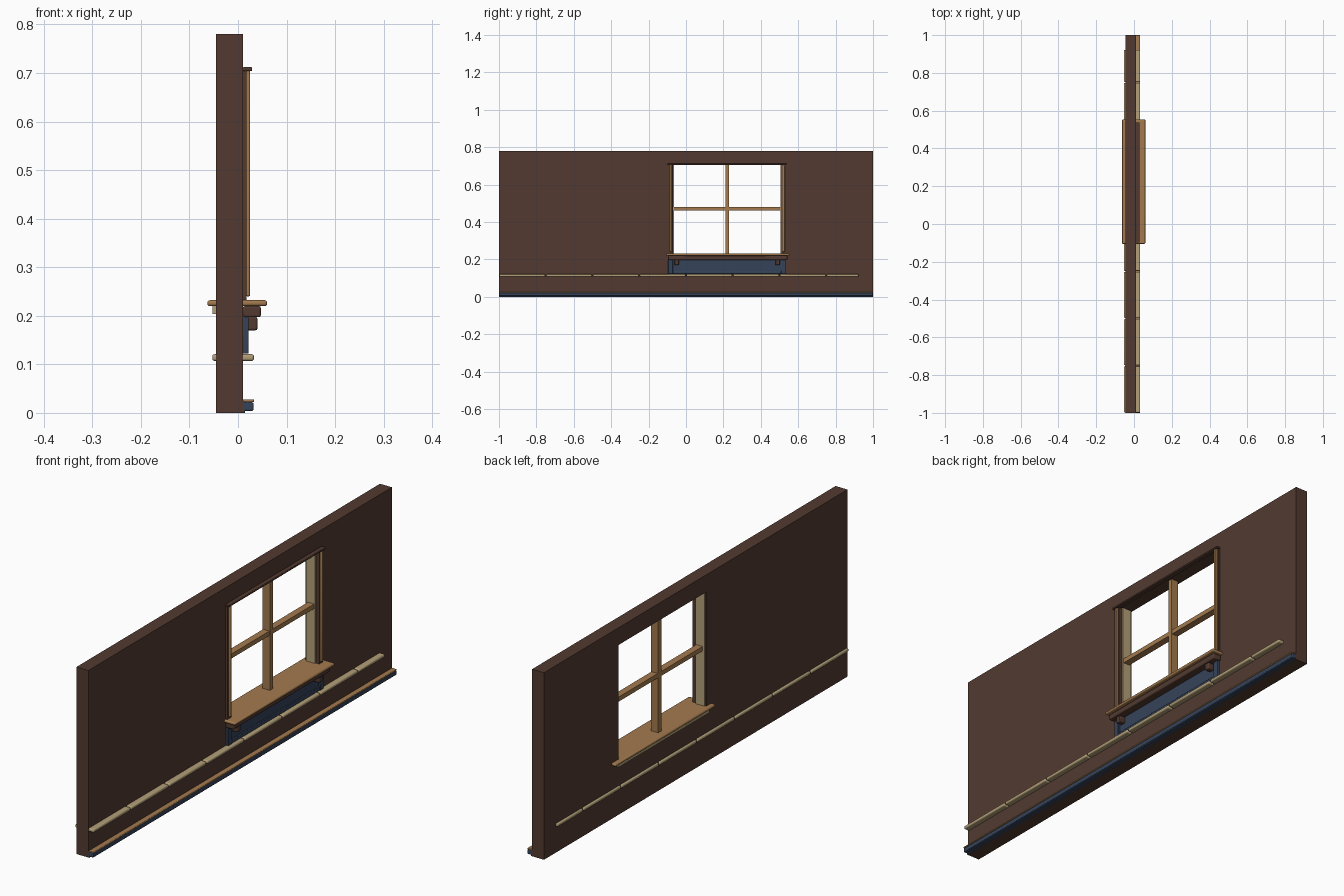
import bpy, bmesh

cube = bpy.data.objects.get("Cube")
if cube:
    bpy.data.objects.remove(cube, do_unlink=True)


def material(name, hex_code):
    channels = [int(hex_code[i:i + 2], 16) / 255 for i in (0, 2, 4)]
    color = [c / 12.92 if c < 0.04045 else ((c + 0.055) / 1.055) ** 2.4 for c in channels] + [1]
    m = bpy.data.materials.new(name)
    m.use_nodes = True
    m.diffuse_color = color
    m.node_tree.nodes["Principled BSDF"].inputs["Base Color"].default_value = color
    return m


BROWN = material("dark brown", "523a31")
WOOD = material("warm wood", "a37a4e")
BEIGE = material("beige", "b3a078")
NAVY = material("navy", "35435a")


def box(name, x, y, z, mat, bevel=0, segments=2):
    """Box spanning the given (min, max) ranges, optionally with rounded edges."""
    mesh = bpy.data.meshes.new(name)
    bm = bmesh.new()
    bmesh.ops.create_cube(bm, size=1)
    for v in bm.verts:
        for axis, (lo, hi) in enumerate((x, y, z)):
            v.co[axis] = lo if v.co[axis] < 0 else hi
    bm.to_mesh(mesh)
    bm.free()
    ob = bpy.data.objects.new(name, mesh)
    bpy.context.collection.objects.link(ob)
    mesh.materials.append(mat)
    if bevel:
        mod = ob.modifiers.new("Rounding", "BEVEL")
        mod.width = bevel
        mod.segments = segments
    return ob


BACK, FACE = -0.045, 0.01           # the two wall surfaces
Y0, Y1, Z0, Z1 = -0.07, 0.51, 0.222, 0.708   # window opening
MID = (Y0 + Y1) / 2

# Wall with the window opening cut through
wall = box("wall", (BACK, FACE), (-1, 1), (0, 0.78), BROWN)
cutter = box("opening_cutter", (-0.2, 0.2), (Y0, Y1), (Z0, Z1), BROWN)
cutter.hide_render = True
cutter.hide_set(True)
cut = wall.modifiers.new("Opening", "BOOLEAN")
cut.operation = "DIFFERENCE"
cut.solver = "EXACT"
cut.object = cutter
bpy.context.view_layer.objects.active = wall
bpy.ops.object.modifier_apply(modifier=cut.name)
bpy.data.objects.remove(cutter, do_unlink=True)

# Glazing bars
box("vertical_glazing_bar", (-0.033, 0), (MID - 0.01, MID + 0.01), (Z0, Z1), WOOD)
box("horizontal_glazing_bar", (-0.031, -0.002), (Y0, Y1), (0.46, 0.479), WOOD)

# Jambs, side casings, apron legs and brackets, once for each side
for side, edge, s in (("right", Y0, -1), ("left", Y1, 1)):
    def across(a, b):
        return tuple(sorted((edge + s * a, edge + s * b)))
    box(f"{side}_jamb", (-0.04, 0.002), across(-0.005, 0.002), (Z0, Z1), BEIGE)
    box(f"{side}_casing", (FACE, 0.018), across(0, 0.026), (0.232, 0.708), BROWN)
    box(f"{side}_casing_bead", (0.016, 0.025), across(0.005, 0.018), (0.24, 0.706), WOOD, 0.003)
    box(f"{side}_apron_leg", (FACE, 0.022), across(0, 0.025), (0.122, 0.2), NAVY, 0.002)
    box(f"{side}_bracket", (FACE, 0.04), across(-0.032, -0.008), (0.17, 0.198), BROWN, 0.004)

# Head casing
box("head_casing", (FACE, 0.029), (Y0 - 0.028, Y1 + 0.028), (0.704, 0.712), BROWN, 0.002)

# Sill, the mouldings beneath it and the apron
box("window_sill", (-0.063, 0.06), (-0.105, 0.553), (0.22, 0.232), WOOD, 0.005, 3)
box("sill_moulding", (FACE, 0.047), (-0.097, 0.542), (0.197, 0.22), BROWN, 0.004)
box("rear_sill_moulding", (-0.053, BACK), (-0.08, 0.52), (0.204, 0.221), BEIGE)
box("apron_panel", (FACE, 0.014), (Y0, Y1), (0.122, 0.2), NAVY)
box("apron_bottom_rail", (FACE, 0.02), (Y0, Y1), (0.122, 0.138), NAVY, 0.002)

# Chair rail in short lengths, passing through the wall
start = -1
while start < 0.9:
    end = min(start + 0.25, 0.925)
    box("chair_rail", (-0.053, 0.033), (start + 0.002, end - 0.003), (0.107, 0.121), BEIGE, 0.005, 3)
    start += 0.25

# Skirting board with its cap
box("skirting_board", (FACE, 0.032), (-1, 1), (0.004, 0.022), NAVY, 0.003)
box("skirting_foot", (FACE, 0.014), (-1, 1), (0, 0.024), NAVY)
box("skirting_cap", (FACE, 0.033), (-1, 1), (0.022, 0.028), WOOD, 0.002)

# Smooth the rounded edges
bpy.ops.object.select_all(action="DESELECT")
for ob in bpy.context.collection.objects:
    if ob.type == "MESH" and ob.modifiers:
        ob.select_set(True)
        bpy.context.view_layer.objects.active = ob
bpy.ops.object.shade_smooth_by_angle()
